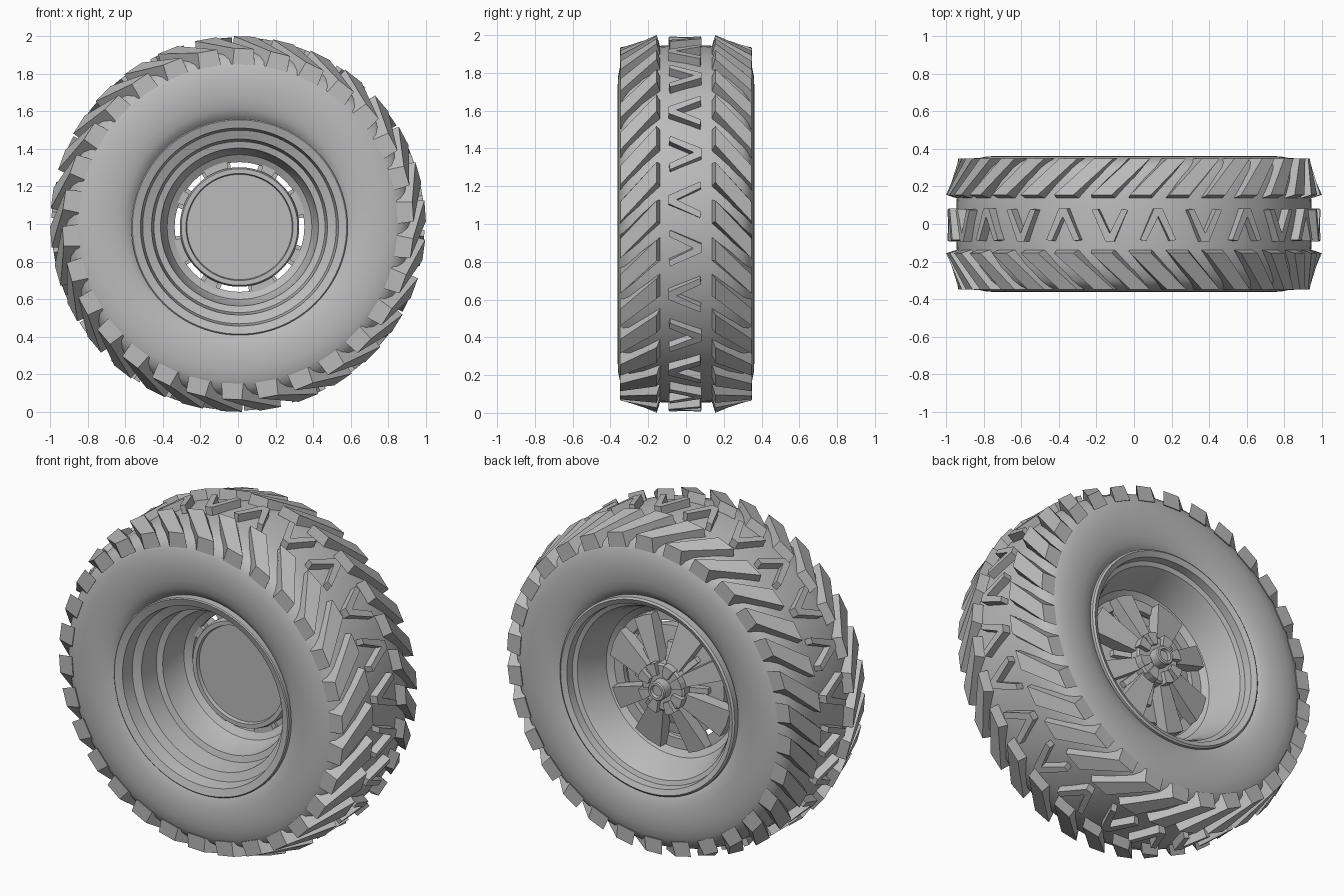
import bpy, bmesh
from math import sin, cos, radians

if "Cube" in bpy.data.objects:
    bpy.data.objects.remove(bpy.data.objects["Cube"], do_unlink=True)

grey = bpy.data.materials.new("plain grey")
grey.use_nodes = True
grey.diffuse_color = (0.5, 0.5, 0.5, 1)
grey.node_tree.nodes["Principled BSDF"].inputs["Base Color"].default_value = (0.5, 0.5, 0.5, 1)


def polar(t, r, y):
    """Point at t degrees clockwise from the top, seen from the front."""
    a = radians(t)
    return (r * sin(a), y, 1 + r * cos(a))


def finish(name, bm, smooth=False):
    bmesh.ops.recalc_face_normals(bm, faces=bm.faces)
    mesh = bpy.data.meshes.new(name)
    bm.to_mesh(mesh)
    bm.free()
    mesh.materials.append(grey)
    obj = bpy.data.objects.new(name, mesh)
    bpy.context.collection.objects.link(obj)
    if smooth:
        bpy.ops.object.select_all(action='DESELECT')
        obj.select_set(True)
        bpy.context.view_layer.objects.active = obj
        bpy.ops.object.shade_smooth_by_angle(angle=radians(30))
    return obj


def lathe(name, profile, closed=True, steps=96):
    """Turn (radius, y) points around the axle."""
    bm = bmesh.new()
    rings = []
    for r, y in profile:
        if r == 0:
            rings.append([bm.verts.new(polar(0, 0, y))] * steps)
        else:
            rings.append([bm.verts.new(polar(360 * i / steps, r, y)) for i in range(steps)])
    pairs = list(zip(rings, rings[1:]))
    if closed:
        pairs.append((rings[-1], rings[0]))
    for a, b in pairs:
        for i in range(steps):
            j = (i + 1) % steps
            corners = list(dict.fromkeys((a[i], a[j], b[j], b[i])))
            if len(corners) > 2:
                bm.faces.new(corners)
    return finish(name, bm, True)


def solid(bm, lower, upper):
    """Join two matching polar outlines into a closed solid."""
    lo = [bm.verts.new(polar(*p)) for p in lower]
    up = [bm.verts.new(polar(*p)) for p in upper]
    bm.faces.new(lo)
    bm.faces.new(up)
    for i in range(len(lo)):
        j = (i + 1) % len(lo)
        bm.faces.new((lo[i], lo[j], up[j], up[i]))


def sectors(name, angles, half_in, half_out, r_in, r_out, y0, y_in, y_out):
    """Wedges lying across the wheel, with a sloping outer face."""
    bm = bmesh.new()
    for t in angles:
        plan = [(t - half_in, r_in, y_in), (t - half_out, r_out, y_out), (t, r_out, y_out),
                (t + half_out, r_out, y_out), (t + half_in, r_in, y_in)]
        solid(bm, [(a, r, y0) for a, r, y in plan], plan)
    return finish(name, bm)


# Tyre carcass
side = [(.55, .30), (.575, .328), (.61, .345), (.66, .357), (.72, .362), (.78, .36),
        (.835, .349), (.875, .332), (.905, .30), (.932, .23), (.944, .13)]
lathe("tyre", side + [(.947, 0)] + [(r, -y) for r, y in reversed(side)])

# Slanted shoulder lugs on both sides
for label, s in (("front", -1), ("back", 1)):
    bm = bmesh.new()
    for i in range(30):
        t = 12 * i + 2
        base = [(t - 16, .92, s * .13), (t - 8, .92, s * .13),
                (t + 3.9, .85, s * .35), (t - 3.9, .85, s * .35)]
        top = [(t - 15.2, 1.0, s * .155), (t - 8.8, 1.0, s * .155),
               (t + 3.2, .935, s * .348), (t - 3.2, .935, s * .348)]
        solid(bm, base, top)
    finish(label + "_shoulder_lugs", bm)

# Alternating V bars along the middle of the tread
bm = bmesh.new()
vee = [(-5.6, .08), (-3.7, .085), (0, -.045), (3.7, .085), (5.6, .08), (1.3, -.088), (-1.3, -.088)]
for i in range(24):
    flip = 1 if i % 2 else -1
    plan = [(15 * i + 7.5 + a, flip * y - .005) for a, y in vee]
    solid(bm, [(a, .93, y) for a, y in plan], [(a, .993, y) for a, y in plan])
finish("centre_tread_bars", bm)

# Rim barrel, stepped at the front and tapering at the back
front = [(.576, -.31), (.576, -.355), (.57, -.36), (.527, -.345), (.515, -.27), (.468, -.25),
         (.455, -.13), (.42, -.12), (.405, -.02), (.385, .03), (.345, .055)]
back = [(.345, .085), (.405, .085), (.44, .11), (.485, .25), (.505, .29), (.53, .30),
        (.535, .345), (.565, .36), (.576, .352), (.576, .31)]
rim = [lathe("rim_barrel", front + back)]

# Hub plate with a shallow recessed front disc
rim.append(lathe("hub_plate", [(0, .025), (.28, .025), (.285, .005), (.31, .005), (.318, .03),
                               (.318, .085), (.16, .11), (0, .11)], closed=False))

# Bridges between the vent slots, and the blades covering them
narrow = [90 * i + 27 for i in range(4)]
wide = [90 * i + 68 for i in range(4)]
rim.append(sectors("narrow_bridges", narrow, 6, 6, .30, .36, .05, .083, .083))
rim.append(sectors("wide_bridges", wide, 11, 11, .30, .36, .05, .083, .083))
rim.append(sectors("narrow_blades", narrow, 14, 9, .14, .40, .08, .19, .14))
rim.append(sectors("wide_blades", wide, 18, 13, .14, .40, .08, .19, .14))
rim.append(sectors("inner_ribs", [45 * i + 2 for i in range(8)], 9, 4, .09, .24, .09, .17, .125))

# Axle hub, its clamp blocks and the ring cap
rim.append(lathe("axle_hub", [(0, .10), (.14, .10), (.14, .20), (.13, .21), (0, .21)], closed=False))
rim.append(sectors("clamp_blocks", narrow + wide, 13, 13, .08, .148, .19, .235, .235))
rim.append(lathe("hub_cap", [(0, .20), (.056, .20), (.056, .265), (.05, .272), (.036, .272),
                             (.032, .255), (0, .255)], closed=False, steps=32))

# The rim sits slightly off the tread's centre
for part in rim:
    part.location = (.008, 0, -.016)
